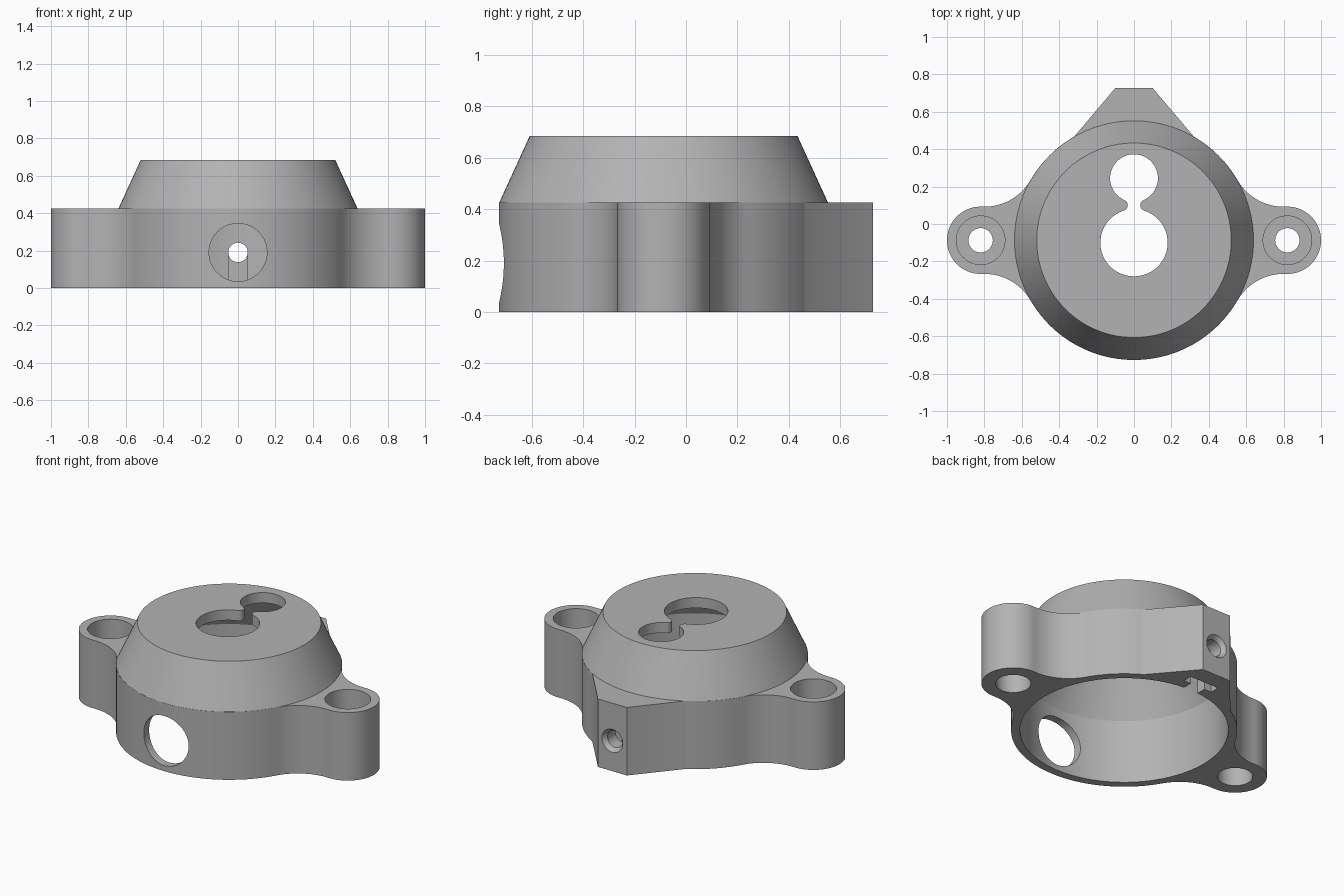
import bpy, bmesh, math
from math import pi, cos, sin, atan2, sqrt

old = bpy.data.objects.get("Cube")
if old:
    bpy.data.objects.remove(old, do_unlink=True)

CY = -0.087          # y of the round body's axis
EAR = 0.82           # distance from the axis to each ear
DECK = 0.425         # height of ears and boss
BORE_Z = 0.19        # height of the cross bores

grey = bpy.data.materials.new("plain grey")
grey.use_nodes = True
grey.diffuse_color = (0.45, 0.45, 0.45, 1)
grey.node_tree.nodes["Principled BSDF"].inputs["Base Color"].default_value = grey.diffuse_color


def finish(name, bm):
    bmesh.ops.remove_doubles(bm, verts=bm.verts, dist=1e-5)
    bmesh.ops.recalc_face_normals(bm, faces=bm.faces)
    mesh = bpy.data.meshes.new(name)
    bm.to_mesh(mesh)
    bm.free()
    mesh.materials.append(grey)
    obj = bpy.data.objects.new(name, mesh)
    bpy.context.collection.objects.link(obj)
    return obj


def prism(name, points, z0, z1):
    bm = bmesh.new()
    face = bm.faces.new([bm.verts.new((x, y, z0)) for x, y in points])
    new = bmesh.ops.extrude_face_region(bm, geom=[face])["geom"]
    top = [v for v in new if isinstance(v, bmesh.types.BMVert)]
    bmesh.ops.translate(bm, verts=top, vec=(0, 0, z1 - z0))
    return finish(name, bm)


def turned(name, profile, at, along_y=False, n=64):
    """Stack rings of (radius, height) about z, or about y."""
    bm = bmesh.new()
    rings = []
    for r, h in profile:
        ring = []
        for i in range(n):
            u, v = r * cos(2 * pi * i / n), r * sin(2 * pi * i / n)
            p = (u, h, v) if along_y else (u, v, h)
            ring.append(bm.verts.new([a + b for a, b in zip(p, at)]))
        rings.append(ring)
    for a, b in zip(rings, rings[1:]):
        for i in range(n):
            j = (i + 1) % n
            bm.faces.new((a[i], a[j], b[j], b[i]))
    bm.faces.new(rings[0])
    bm.faces.new(rings[-1])
    return finish(name, bm)


def box(name, x, y0, y1, z0, z1):
    return prism(name, [(-x, y0), (x, y0), (x, y1), (-x, y1)], z0, z1)


def combine(target, tool, operation="DIFFERENCE"):
    mod = target.modifiers.new("join", "BOOLEAN")
    mod.operation, mod.object, mod.solver = operation, tool, "EXACT"
    bpy.context.view_layer.objects.active = target
    bpy.ops.object.modifier_apply(modifier=mod.name)
    bpy.data.objects.remove(tool, do_unlink=True)


def arc(x, y, r, a0, a1, n):
    return [(x + r * cos(a0 + (a1 - a0) * i / n), y + r * sin(a0 + (a1 - a0) * i / n))
            for i in range(n + 1)]


def lobe(r1, r2, d, fillet):
    """Outline of a small circle blended by concave arcs into a big one at the origin."""
    a = ((r1 + fillet) ** 2 - (r2 + fillet) ** 2 + d * d) / (2 * d)
    h = sqrt((r1 + fillet) ** 2 - a * a)
    t, q = atan2(h, a), atan2(h, a - d)
    points = arc(a, -h, fillet, pi - t, pi - q, 14)
    points += arc(d, 0, r2, -q, q, 36)[1:]
    points += arc(a, h, fillet, q - pi, t - pi, 14)[1:]
    return t, points


# Base plate outline: round body, two ears and a tapered boss at the back
t, ear = lobe(0.64, 0.18, EAR, 0.285)
boss_angle = math.radians(60)
half = arc(0, 0, 0.64, -pi / 2, -t, 30)[:-1] + ear
half += arc(0, 0, 0.64, t, boss_angle, 16)[1:]
half = [(x, y + CY) for x, y in half] + [(0.1, 0.727)]
outline = half + [(-x, y) for x, y in reversed(half[1:])]
housing = prism("housing", outline, 0, DECK)

# Tapered crown
crown = turned("crown", [(0.63, 0.38), (0.639, DECK), (0.52, 0.685)], (0, CY, 0), n=128)
combine(housing, crown, "UNION")

# Hollow inside
hollow = [(0.59, -0.1), (0.59, 0.40), (0.48, 0.62)]
combine(housing, turned("hollow", hollow, (0, CY, 0), n=128))

# Keyhole in the top
t, small = lobe(0.18, 0.128, 0.345, 0.03)
keyhole = small + arc(0, 0, 0.18, t, 2 * pi - t, 48)[1:-1]
combine(housing, prism("keyhole", [(-v, u - 0.1) for u, v in keyhole], 0.5, 0.8))

# Stepped screw holes in the ears
screw = [(0.1, -0.1), (0.1, 0.12), (0.065, 0.12), (0.065, 0.2), (0.13, 0.2), (0.13, 0.6)]
for side in (-1, 1):
    combine(housing, turned("screw_hole", screw, (side * EAR, CY, 0)))

# Large front opening
combine(housing, turned("front_opening", [(0.155, -1), (0.155, -0.4)], (0, 0, BORE_Z), True))

# Nut pocket and slot in the boss, open below
combine(housing, box("nut_pocket", 0.1, 0.56, 0.62, -0.1, 0.28))
combine(housing, box("nut_slot", 0.05, 0.4, 0.57, -0.1, BORE_Z))

# Countersunk bore through the boss
bore = [(0.052, 0.4), (0.052, 0.70), (0.072, 0.727), (0.072, 0.8)]
combine(housing, turned("boss_bore", bore, (0, 0, BORE_Z), True, 40))

# Smooth curved walls, keep edges sharp
bpy.ops.object.select_all(action="DESELECT")
housing.select_set(True)
bpy.context.view_layer.objects.active = housing
bpy.ops.object.shade_smooth_by_angle(angle=math.radians(25))
